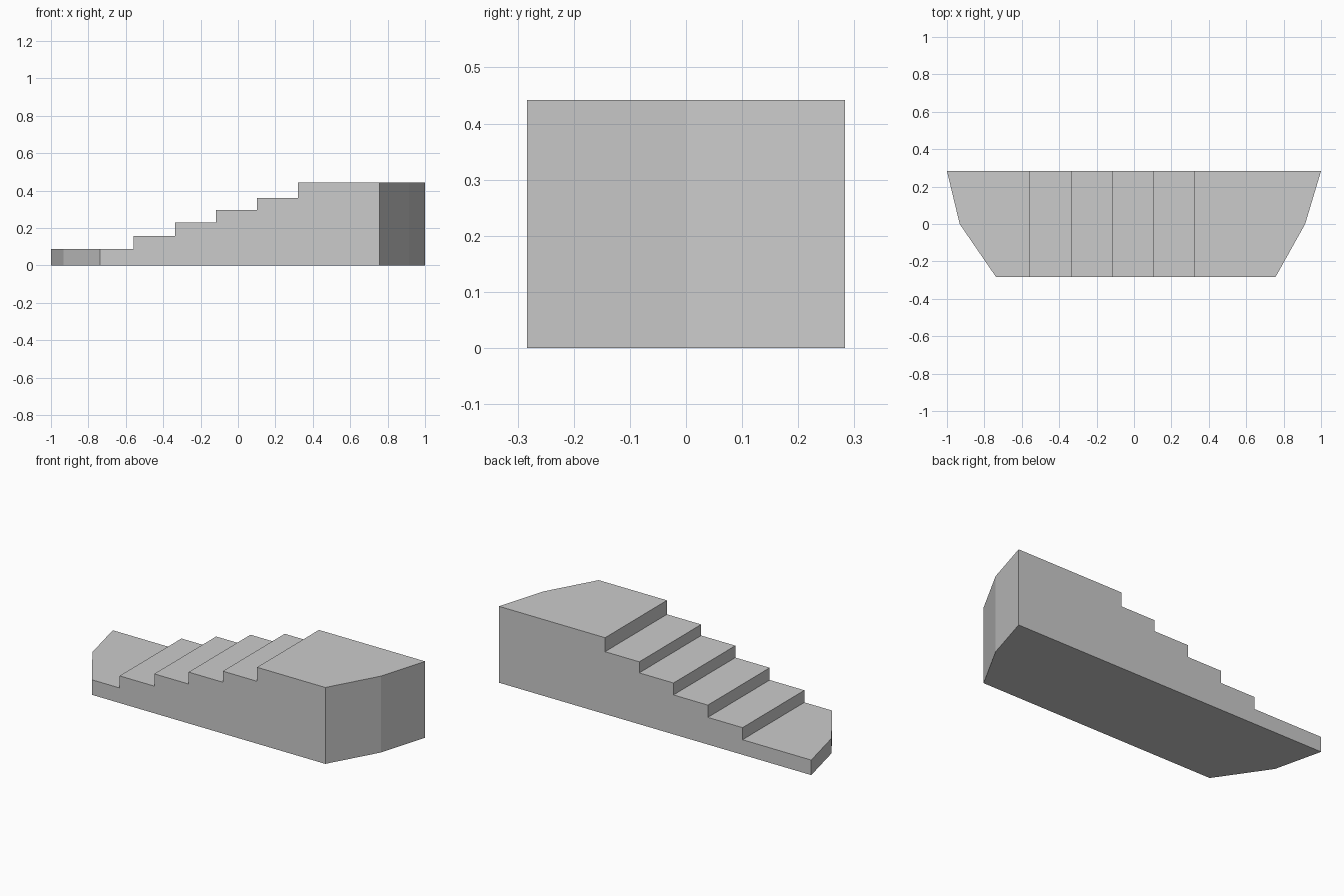
import bpy
import bmesh
from mathutils import Vector

if "Cube" in bpy.data.objects:
    bpy.data.objects.remove(bpy.data.objects["Cube"])

HALF_DEPTH = 0.283
RISERS = [-0.56, -0.338, -0.118, 0.101, 0.32]
HEIGHTS = [0.087, 0.157, 0.228, 0.297, 0.361, 0.442]

# Stepped side profile, overlong at both ends so it can be trimmed
profile = [(-1.1, 0), (-1.1, HEIGHTS[0])]
for x, low, high in zip(RISERS, HEIGHTS, HEIGHTS[1:]):
    profile += [(x, low), (x, high)]
profile += [(1.1, HEIGHTS[-1]), (1.1, 0)]

# Extrude the profile through the depth
bm = bmesh.new()
face = bm.faces.new([bm.verts.new((x, -HALF_DEPTH, z)) for x, z in profile])
extruded = bmesh.ops.extrude_face_region(bm, geom=[face])
new_verts = [g for g in extruded["geom"] if isinstance(g, bmesh.types.BMVert)]
bmesh.ops.translate(bm, verts=new_verts, vec=(0, 2 * HALF_DEPTH, 0))
if not face.is_valid or len(bm.faces) < len(profile) + 2:
    bm.faces.new([v for v in bm.verts if v.co.y < 0])
bmesh.ops.recalc_face_normals(bm, faces=bm.faces[:])


def trim(a, b):
    """Cut away everything outside the vertical plane through a and b, then cap."""
    d = Vector(b) - Vector(a)
    normal = Vector((d.y, -d.x, 0))
    if normal.x * a[0] < 0:
        normal.negate()
    cut = bmesh.ops.bisect_plane(
        bm, geom=bm.verts[:] + bm.edges[:] + bm.faces[:], dist=1e-5,
        plane_co=(a[0], a[1], 0), plane_no=normal, clear_outer=True)
    rim = [g for g in cut["geom_cut"] if isinstance(g, bmesh.types.BMEdge)]
    bmesh.ops.holes_fill(bm, edges=rim, sides=0)


# Angled ends: two facets on each side
for back, middle, front in ((-1.0, -0.932, -0.738), (1.0, 0.915, 0.757)):
    trim((back, HALF_DEPTH), (middle, 0))
    trim((middle, 0), (front, -HALF_DEPTH))

bmesh.ops.recalc_face_normals(bm, faces=bm.faces[:])
mesh = bpy.data.meshes.new("stepped_block")
bm.to_mesh(mesh)
bm.free()
bpy.context.collection.objects.link(bpy.data.objects.new("stepped_block", mesh))
